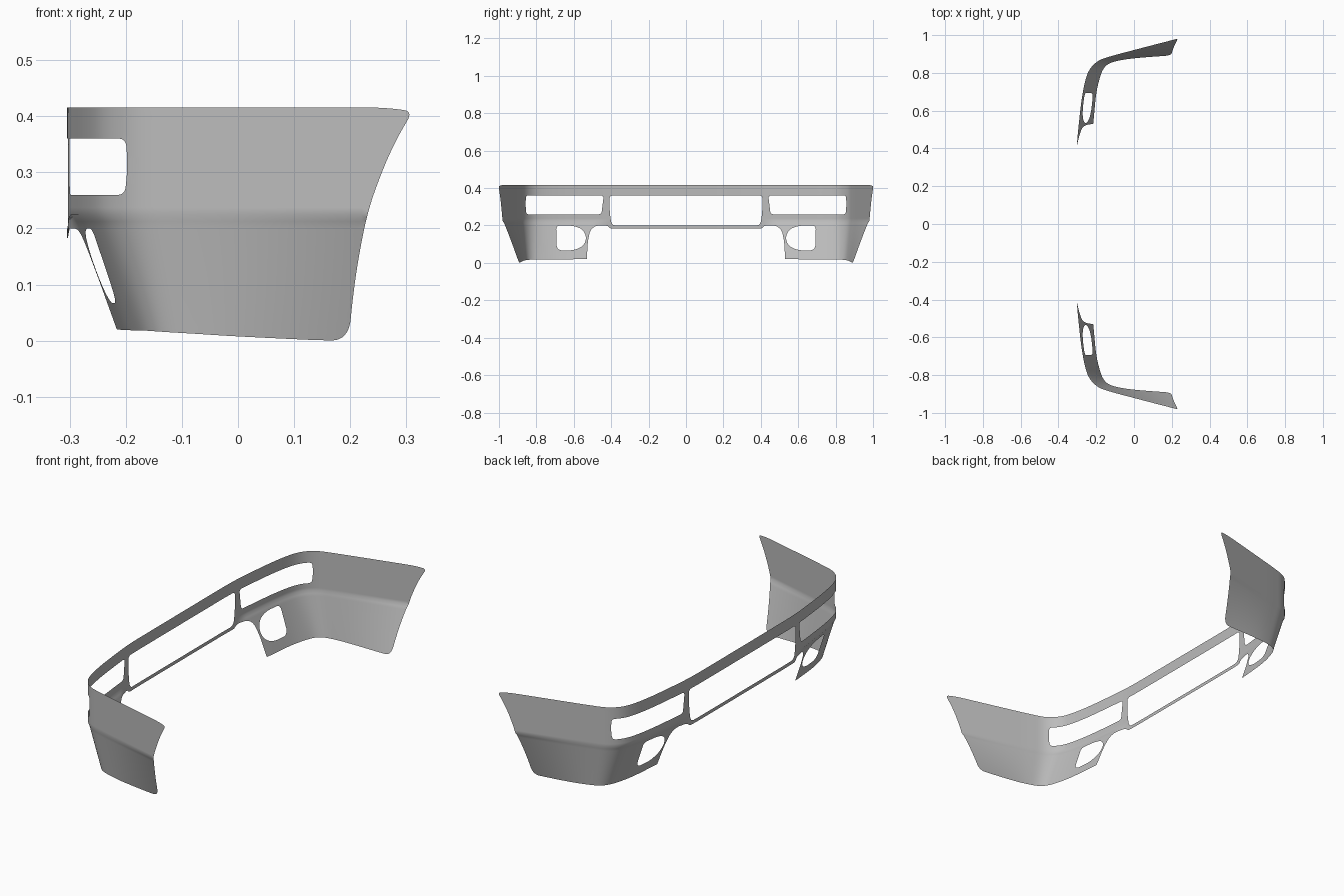
import bpy, math
from mathutils import Vector as V
from mathutils.geometry import delaunay_2d_cdt

if "Cube" in bpy.data.objects:
    bpy.data.objects.remove(bpy.data.objects["Cube"])

# Plan path, (s, top x, top y, bottom x, bottom y); s runs round the bumper from the middle
PATH = [(0, -.305, 0, -.235, 0), (.2, -.305, .2, -.233, .2), (.4, -.303, .4, -.227, .4),
        (.55, -.29, .55, -.214, .55), (.69, -.272, .69, -.2, .69), (.78, -.25, .785, -.183, .768),
        (.84, -.222, .835, -.163, .82), (.89, -.18, .868, -.135, .848), (.96, -.115, .89, -.085, .865),
        (1.08, 0, .921, .005, .88), (1.28, .2, .973, .2, .9), (1.42, .34, 1.009, .34, .915)]


def path(s):
    # smooth (Hermite) interpolation of the plan path
    n = len(PATH)
    i = max(k for k in range(n - 1) if PATH[k][0] <= s + 1e-9 or k == 0)
    a, b = PATH[i], PATH[i + 1]
    p, q = PATH[max(i - 1, 0)], PATH[min(i + 2, n - 1)]
    h = b[0] - a[0]
    t = (s - a[0]) / h
    out = []
    for k in range(1, 5):
        m0 = (b[k] - p[k]) / (b[0] - p[0]) * h
        m1 = (q[k] - a[k]) / (q[0] - a[0]) * h
        out.append((2*t**3 - 3*t*t + 1) * a[k] + (t**3 - 2*t*t + t) * m0
                   + (3*t*t - 2*t**3) * b[k] + (t**3 - t*t) * m1)
    return out


def surface(s, z):
    # upright above the crease, leaning inwards below it
    xt, yt, xb, yb = path(s)
    if z >= .225:
        f = 0
    elif z >= .2125:
        f = .1 * (.225 - z) / .0125
    else:
        f = .1 + .9 * (.2125 - z) / .1925
    w = min(max((s - .40) / .1, 0), 1)
    f *= w * w * (3 - 2 * w)
    return (xt + (xb - xt) * f, yt + (yb - yt) * f, z)


def outline(corners, step=.012):
    # closed polygon with rounded corners (s, z, radius) and evenly split edges
    pts, n = [], len(corners)
    for i in range(n):
        c, a, b = (V(corners[j % n][:2]) for j in (i, i - 1, i + 1))
        r = corners[i][2]
        if r == 0:
            pts.append(c)
            continue
        p = c + (a - c).normalized() * min(r, (a - c).length * .49)
        q = c + (b - c).normalized() * min(r, (b - c).length * .49)
        for k in range(9):
            t = k / 8
            mid = c * .86 + (p + q) * .07
            pts.append(p * (1 - t)**2 + mid * 2 * t * (1 - t) + q * t * t)
    out = []
    for a, b in zip(pts, pts[1:] + pts[:1]):
        m = max(1, math.ceil((b - a).length / step))
        out += [a.lerp(b, k / m) for k in range(m)]
    return out


E = 1.08  # s at x = 0 on the side
shell = outline([
    (0, .416, 0), (E + .24, .416, .02), (E + .285, .413, .02), (E + .311, .408, .016),
    (E + .277, .35, .04), (E + .248, .28, .04), (E + .23, .225, .03), (E + .215, .15, .04),
    (E + .205, .08, .03), (E + .197, .0, .035), (E + .14, .001, .02), (E - .1, .012, .02),
    (.84, .018, .02), (.53, .02, .004), (.525, .12, .03), (.505, .2, .05), (.42, .2, .012),
    (.405, .183, .012), (0, .183, 0), (0, .2, 0),
    (.396, .2, .02), (.408, .26, .05), (.41, .36, .018), (0, .36, 0)])
lamp_hole = outline([(.452, .26, .015), (.44, .36, .015), (.868, .36, .013),
                     (.872, .31, .03), (.866, .26, .013)])
fog_hole = outline([(.592, .067, .03), (.692, .067, .03), (.694, .2, .02),
                    (.59, .2, .045), (.535, .165, .04), (.535, .1, .04)])
loops = [shell, lamp_hole, fog_hole]
segs = [(a, b) for lp in loops for a, b in zip(lp, lp[1:] + lp[:1])]


def inside(p):
    hit = False
    for a, b in segs:
        if (a.y > p.y) != (b.y > p.y) and p.x < a.x + (p.y - a.y) * (b.x - a.x) / (b.y - a.y):
            hit = not hit
    return hit


def clear(p, d):
    # true when the point keeps a distance from every outline
    for a, b in segs:
        if abs(a.x - p.x) < .03 and abs(a.y - p.y) < .03:
            e = b - a
            t = min(max((p - a).dot(e) / max(e.length_squared, 1e-12), 0), 1)
            if (a + e * t - p).length < d:
                return False
    return True


# Fill the flat outline with a fine triangle net, then wrap it onto the surface
verts, edges = [], []
for lp in loops:
    o, n = len(verts), len(lp)
    verts += lp
    edges += [(o + i, o + (i + 1) % n) for i in range(n)]
for i in range(113):
    for j in range(34):
        p = V((i * .0125, j * .0125))
        if inside(p) and clear(p, .005):
            verts.append(p)
res = delaunay_2d_cdt(verts, edges, [], 0, 1e-6)
flat, tris = res[0], res[2]
faces = []
for f in tris:
    c = sum((flat[i] for i in f), V((0, 0))) / len(f)
    if inside(c):
        faces.append(list(f)[::-1])

mesh = bpy.data.meshes.new("bumper_shell")
mesh.from_pydata([surface(p.x, p.y) for p in flat], [], faces)
mesh.validate()
mesh.polygons.foreach_set("use_smooth", [True] * len(mesh.polygons))
mesh.update()

# Plain grey
grey = bpy.data.materials.new("plain_grey")
grey.diffuse_color = (.5, .5, .5, 1)
grey.use_nodes = True
grey.node_tree.nodes["Principled BSDF"].inputs["Base Color"].default_value = grey.diffuse_color
mesh.materials.append(grey)

# Other half by mirroring
bumper = bpy.data.objects.new("bumper_shell", mesh)
bpy.context.collection.objects.link(bumper)
mirror = bumper.modifiers.new("mirror", 'MIRROR')
mirror.use_axis = (False, True, False)
mirror.merge_threshold = .0005
